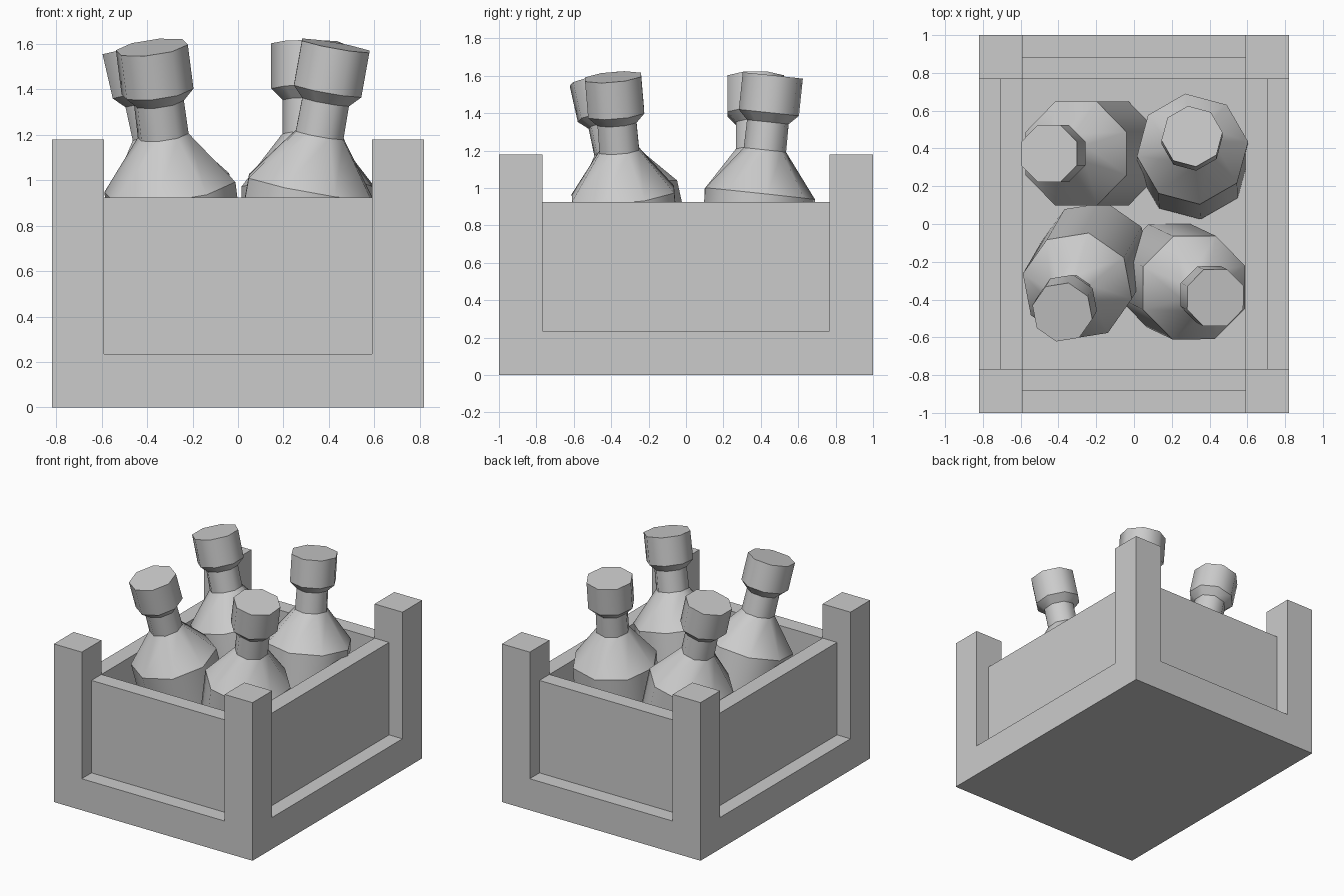
import bpy, bmesh
from math import cos, sin, radians
from mathutils import Vector, Matrix

if "Cube" in bpy.data.objects:
    bpy.data.objects.remove(bpy.data.objects["Cube"])


def finish(bm, name):
    bmesh.ops.recalc_face_normals(bm, faces=bm.faces)
    mesh = bpy.data.meshes.new(name)
    bm.to_mesh(mesh)
    bm.free()
    obj = bpy.data.objects.new(name, mesh)
    bpy.context.collection.objects.link(obj)
    return obj


# Crate: one welded solid made of cells, each column filled to a given layer
def make_crate():
    axes = ([-.82, -.71, -.59, .59, .71, .82],
            [-1, -.885, -.768, .768, .885, 1],
            [0, .235, .925, 1.18])

    def layers(i, j):
        if i != 2 and j != 2:
            return 3                      # corner post
        if i in (1, 3) or j in (1, 3):
            return 2                      # recessed side panel
        return 1                          # floor and outer ledge

    solid = {(i, j, k) for i in range(5) for j in range(5)
             for k in range(layers(i, j))}
    bm = bmesh.new()
    for cell in solid:
        for a in range(3):
            for side in (0, 1):
                near = list(cell)
                near[a] += 2 * side - 1
                if tuple(near) in solid:
                    continue
                b, c = (a + 1) % 3, (a + 2) % 3
                verts = []
                for u, v in ((0, 0), (1, 0), (1, 1), (0, 1)):
                    n = list(cell)
                    n[a] += side
                    n[b] += u
                    n[c] += v
                    verts.append(bm.verts.new([axes[q][n[q]] for q in range(3)]))
                bm.faces.new(verts if side else verts[::-1])
    bmesh.ops.remove_doubles(bm, verts=bm.verts, dist=1e-4)
    bmesh.ops.dissolve_limit(bm, angle_limit=radians(1),
                             verts=bm.verts, edges=bm.edges)
    finish(bm, "crate")


# Bottle profile: (radius, distance along axis measured from the shoulder)
PROFILE = [(.297, -.75), (.297, 0), (.115, .235), (.113, .385),
           (.163, .435), (.163, .635)]
SIDES = 8


def make_bottle(name, shoulder, cap, roll):
    bm = bmesh.new()
    rings = []
    for r, z in PROFILE:
        angles = [radians(22.5 + 45 * s) for s in range(SIDES)]
        rings.append([bm.verts.new((r * cos(t), r * sin(t), z)) for t in angles])
    for low, high in zip(rings, rings[1:]):
        for s in range(SIDES):
            n = (s + 1) % SIDES
            bm.faces.new((low[s], low[n], high[n], high[s])).smooth = True
    bm.faces.new(rings[0][::-1])
    bm.faces.new(rings[-1])
    # Rounded around the axis, crisp at every ring
    for ring in rings:
        for s in range(SIDES):
            bm.edges.get((ring[s], ring[(s + 1) % SIDES])).smooth = False
    # Lean the bottle from its shoulder centre to its cap centre
    start = Vector((*shoulder, .97))
    axis = Vector((*cap, 1.59)) - start
    lean = Vector((0, 0, 1)).rotation_difference(axis).to_matrix().to_4x4()
    bm.transform(Matrix.Translation(start) @ lean
                 @ Matrix.Rotation(radians(roll), 4, 'Z'))
    finish(bm, name)


make_crate()
make_bottle("bottle_front_right", (.318, -.337), (.43, -.39), 0)
make_bottle("bottle_front_left", (-.30, -.33), (-.38, -.468), 10)
make_bottle("bottle_back_left", (-.307, .373), (-.45, .373), 0)
make_bottle("bottle_back_right", (.31, .397), (.307, .463), -15)
